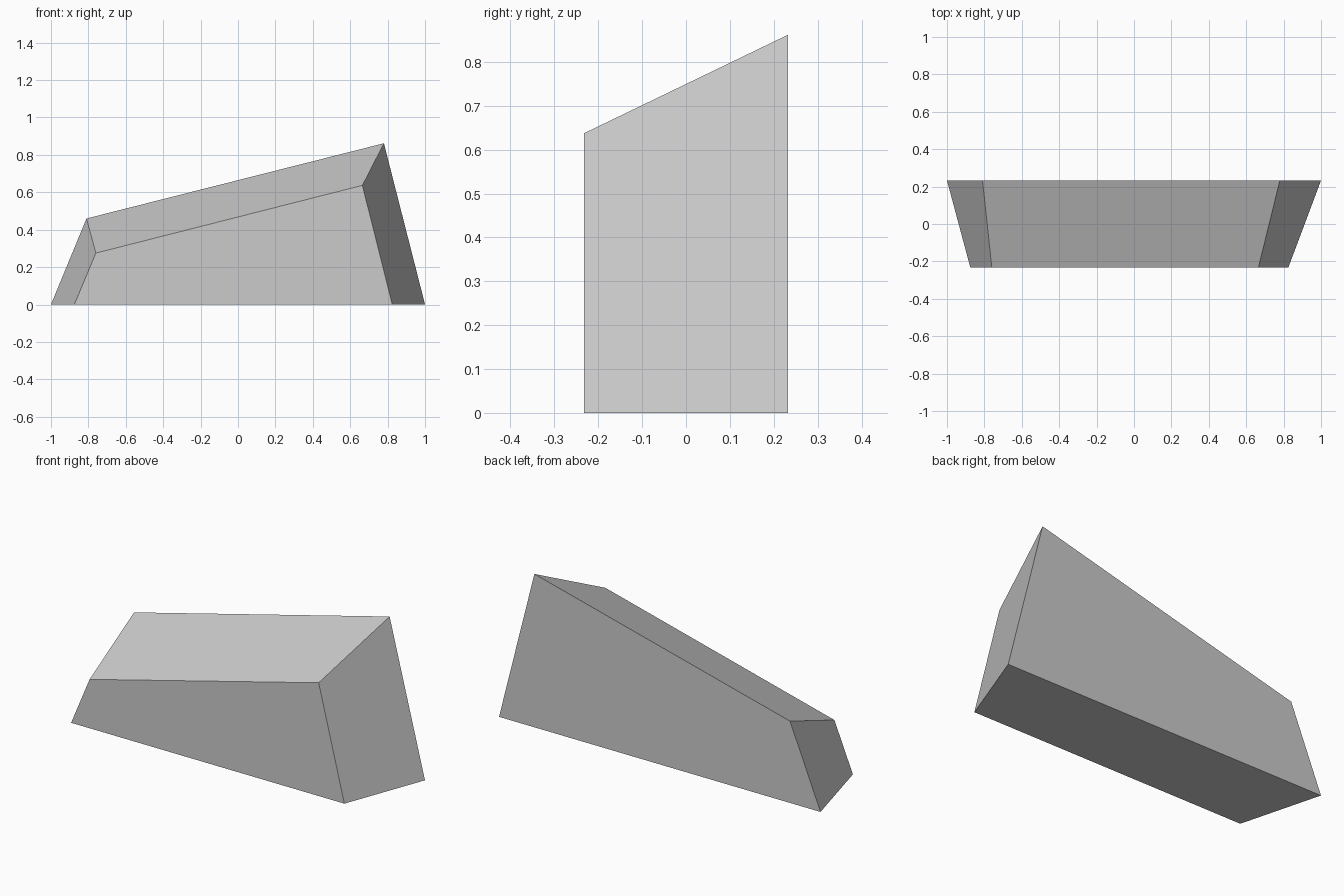
import bpy
import bmesh

cube = bpy.data.objects.get("Cube")
if cube:
    bpy.data.objects.remove(cube, do_unlink=True)

# Plain grey material
grey = bpy.data.materials.new("light_grey")
grey.use_nodes = True
colour = (0.6, 0.6, 0.6, 1)
grey.diffuse_color = colour
grey.node_tree.nodes["Principled BSDF"].inputs["Base Color"].default_value = colour

# Front and back outlines of the wedge (x, z)
half_depth = 0.233
front = [(-0.875, 0), (0.825, 0), (0.665, 0.637), (-0.76, 0.275)]
back = [(-1, 0), (1, 0), (0.78, 0.862), (-0.81, 0.46)]

# Bridge the two outlines into a closed block
bm = bmesh.new()
front_ring = [bm.verts.new((x, -half_depth, z)) for x, z in front]
back_ring = [bm.verts.new((x, half_depth, z)) for x, z in back]
bm.faces.new(front_ring)
bm.faces.new(back_ring[::-1])
for i in range(len(front)):
    j = (i + 1) % len(front)
    bm.faces.new((front_ring[i], back_ring[i], back_ring[j], front_ring[j]))
bmesh.ops.recalc_face_normals(bm, faces=bm.faces)

mesh = bpy.data.meshes.new("wedge_block")
bm.to_mesh(mesh)
bm.free()
mesh.materials.append(grey)
block = bpy.data.objects.new("wedge_block", mesh)
bpy.context.collection.objects.link(block)
